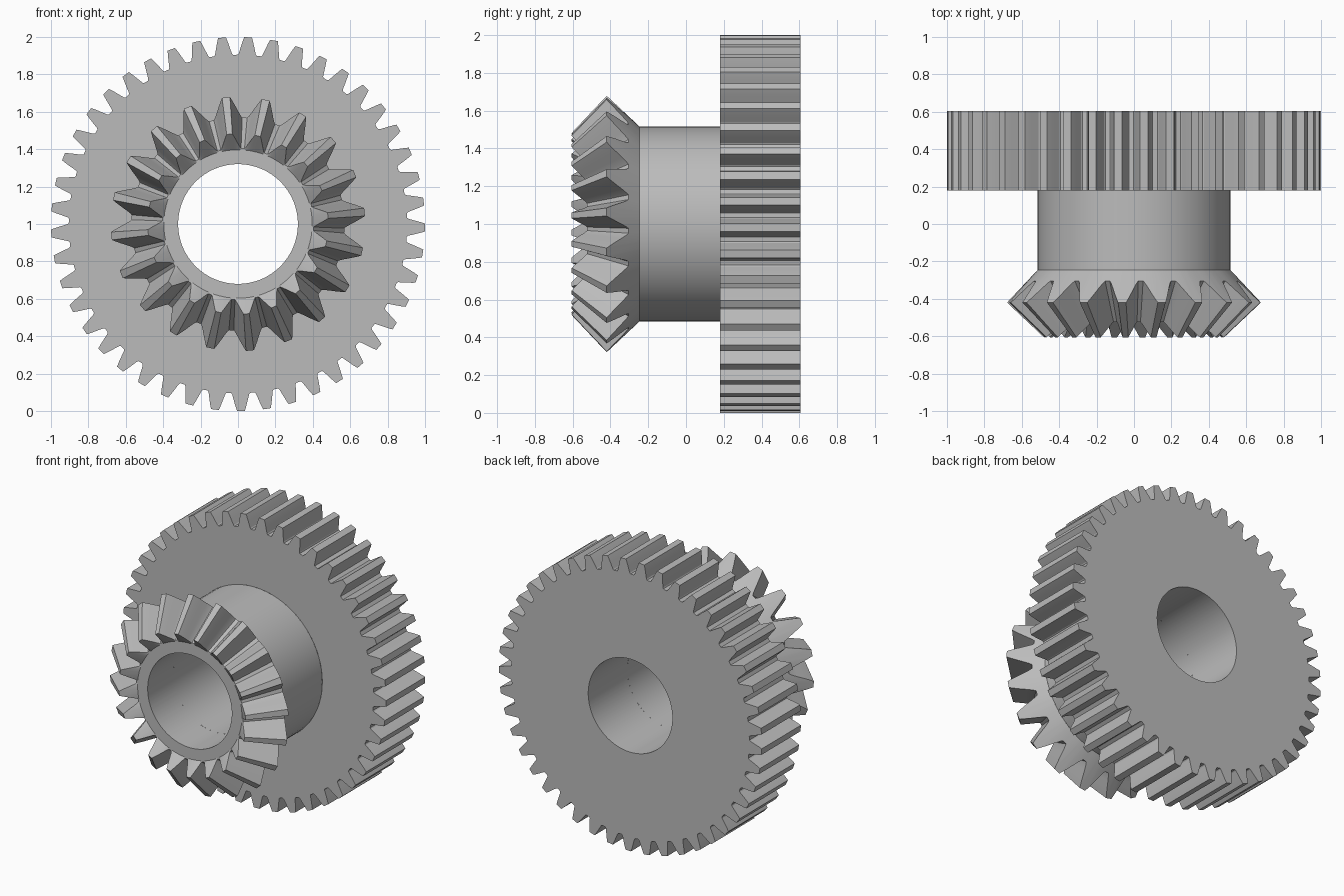
import bpy
import bmesh
from math import sin, cos, radians

cube = bpy.data.objects.get("Cube")
if cube:
    bpy.data.objects.remove(cube, do_unlink=True)

# One plain metal colour
steel = bpy.data.materials.new("steel_grey")
steel.use_nodes = True
colour = (0.5, 0.5, 0.5, 1)
steel.diffuse_color = colour
steel.node_tree.nodes["Principled BSDF"].inputs["Base Color"].default_value = colour

AXIS_Z = 1.0
BORE, HUB = 0.32, 0.515
HUB_FRONT, HUB_BACK = -0.245, 0.18
SPUR_BACK = 0.605


def loft(name, angles, rings):
    """Skin a row of closed rings; each ring lists (radius, y) per angle."""
    bm = bmesh.new()
    rows = [[bm.verts.new((r * sin(a), y, AXIS_Z + r * cos(a)))
             for a, (r, y) in zip(angles, ring)] for ring in rings]
    n = len(angles)
    for low, high in zip(rows, rows[1:]):
        for i in range(n):
            j = (i + 1) % n
            bm.faces.new((low[i], low[j], high[j], high[i]))
    bmesh.ops.recalc_face_normals(bm, faces=bm.faces)
    mesh = bpy.data.meshes.new(name)
    bm.to_mesh(mesh)
    bm.free()
    mesh.materials.append(steel)
    obj = bpy.data.objects.new(name, mesh)
    bpy.context.collection.objects.link(obj)
    bpy.ops.object.select_all(action='DESELECT')
    obj.select_set(True)
    bpy.context.view_layer.objects.active = obj
    bpy.ops.object.shade_smooth_by_angle(angle=radians(15))
    return obj


def tooth_outline(count, first, flank):
    """Repeat a mirrored flank of (height, half angle) round the gear."""
    tooth = [(h, -a) for h, a in flank] + [(h, a) for h, a in reversed(flank)]
    points = [(h, radians(first + 360 / count * k + a))
              for k in range(count) for h, a in tooth]
    return [a for h, a in points], [h for h, a in points]


def circle(n, r, y):
    return [(r, y)] * n


# Large spur gear at the back
spur_flank = [(0.905, 3.2), (0.912, 2.85), (0.93, 2.5),
              (0.955, 2.05), (0.98, 1.6), (1.0, 1.2)]
angles, radii = tooth_outline(45, 3.1, spur_flank)
n = len(angles)
loft("spur_gear", angles, [
    circle(n, BORE, HUB_BACK),
    circle(n, BORE, SPUR_BACK),
    [(r, SPUR_BACK) for r in radii],
    [(r, HUB_BACK) for r in radii],
    circle(n, HUB, HUB_BACK)])

# Hub sleeve and its bore
n = 72
angles = [radians(360 / n * i) for i in range(n)]
loft("hub_outer", angles, [circle(n, HUB, HUB_FRONT), circle(n, HUB, HUB_BACK)])
bore = loft("hub_bore", angles, [circle(n, BORE, HUB_FRONT), circle(n, BORE, HUB_BACK)])
bore.data.flip_normals()

# Bevel gear at the front: teeth shrink towards an apex on the axis
APEX_Y, SHRINK = -1.06, 0.71
ROOT, TIP = (0.57, -0.305), (0.68, -0.42)
bevel_flank = [(0, 7.7), (0.08, 6.9), (0.3, 5.5),
               (0.6, 3.9), (0.85, 2.6), (1, 1.8)]
angles, heights = tooth_outline(20, -5.4, bevel_flank)
n = len(angles)
large_end = [(ROOT[0] + t * (TIP[0] - ROOT[0]),
              ROOT[1] + t * (TIP[1] - ROOT[1])) for t in heights]
small_end = [(r * SHRINK, APEX_Y + (y - APEX_Y) * SHRINK) for r, y in large_end]
face_r, face_y = small_end[0]
loft("bevel_gear", angles, [
    circle(n, HUB, HUB_FRONT),
    large_end,
    small_end,
    circle(n, face_r - 0.008, face_y),
    circle(n, BORE, face_y),
    circle(n, BORE, HUB_FRONT)])
